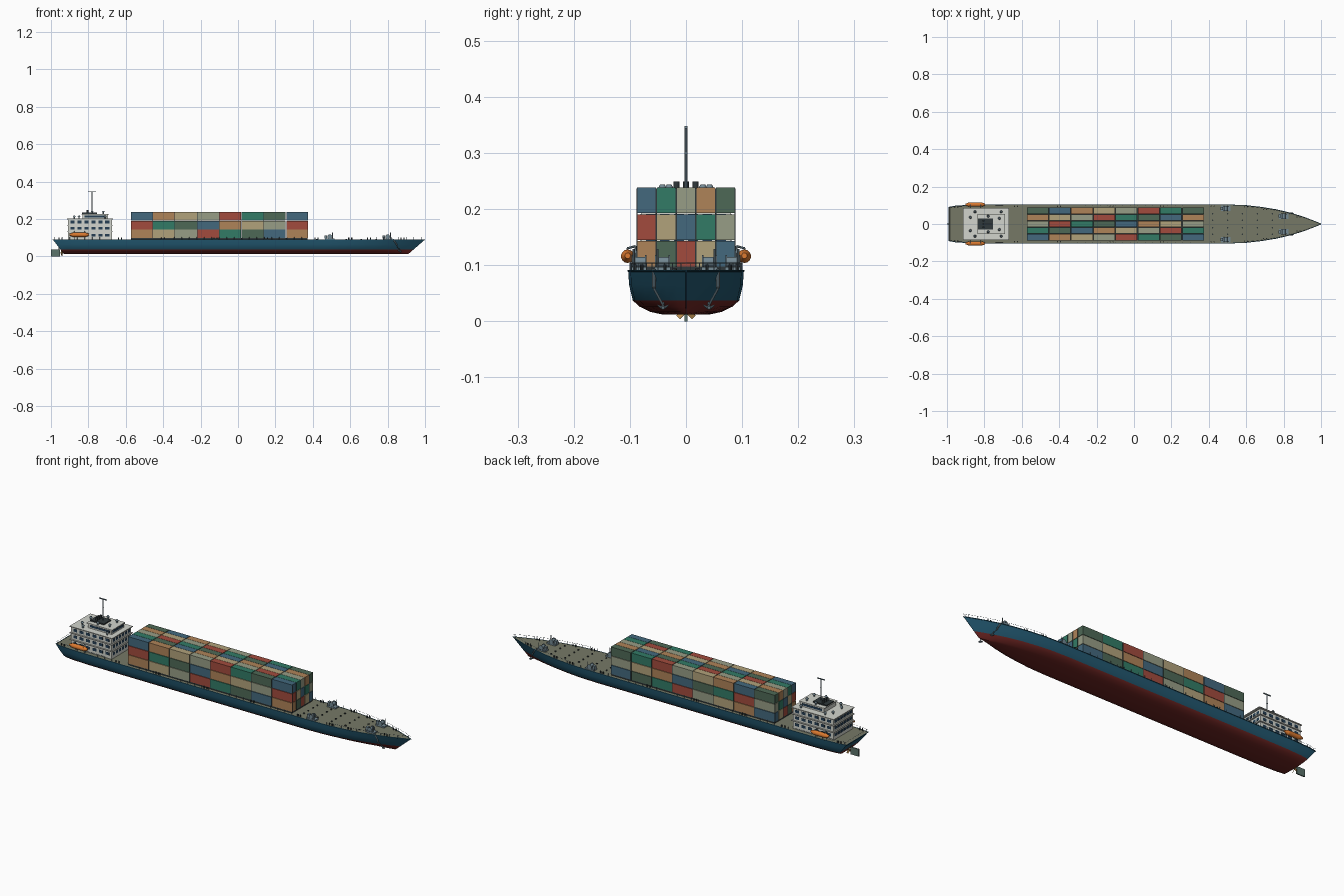
import bpy, bmesh, math
from mathutils import Vector, Matrix

if "Cube" in bpy.data.objects:
    bpy.data.objects.remove(bpy.data.objects["Cube"])


def mat(name, rgb):
    m = bpy.data.materials.new(name)
    m.diffuse_color = [c ** 2.2 for c in rgb] + [1]
    m.use_nodes = True
    m.node_tree.nodes["Principled BSDF"].inputs["Base Color"].default_value = m.diffuse_color
    return m


BLUE = mat("hull_blue", (.15, .34, .43))
RED = mat("hull_red", (.42, .16, .15))
DECK = mat("deck_green", (.46, .47, .40))
WHITE = mat("house_white", (.82, .83, .80))
GLASS = mat("glass", (.16, .25, .33))
STEEL = mat("steel", (.45, .53, .57))
DARK = mat("dark", (.20, .23, .24))
ORANGE = mat("boat_orange", (.85, .47, .20))
BRONZE = mat("bronze", (.72, .55, .32))
RUDDER = mat("rudder_green", (.36, .45, .42))


class Part:
    """Collects primitives into one named object."""
    def __init__(self, name, material):
        self.name, self.material, self.bm = name, material, bmesh.new()

    def box(self, c, s, rot=None):
        m = Matrix.Translation(c) @ (rot or Matrix()) @ Matrix.Diagonal((*s, 1))
        bmesh.ops.create_cube(self.bm, size=1, matrix=m)

    def span(self, x0, x1, y0, y1, z0, z1):
        self.box(((x0 + x1) / 2, (y0 + y1) / 2, (z0 + z1) / 2), (x1 - x0, y1 - y0, z1 - z0))

    def cyl(self, a, b, r, r2=None, n=10):
        a, b = Vector(a), Vector(b)
        q = (b - a).to_track_quat('Z', 'Y').to_matrix().to_4x4()
        bmesh.ops.create_cone(self.bm, cap_ends=True, segments=n, radius1=r, radius2=r if r2 is None else r2,
                              depth=(b - a).length, matrix=Matrix.Translation((a + b) / 2) @ q)

    def done(self, smooth=False):
        me = bpy.data.meshes.new(self.name)
        self.bm.to_mesh(me)
        self.bm.free()
        me.materials.append(self.material)
        ob = bpy.data.objects.new(self.name, me)
        bpy.context.collection.objects.link(ob)
        if smooth:
            smooth_by_angle(ob)
        return ob


def smooth_by_angle(ob):
    bpy.ops.object.select_all(action='DESELECT')
    ob.select_set(True)
    bpy.context.view_layer.objects.active = ob
    bpy.ops.object.shade_smooth_by_angle(angle=math.radians(35))


# Deck outline: half-breadth by x
PLAN = [(-.99, .09), (-.95, .097), (-.85, .102), (-.7, .103), (.0, .103), (.5, .103), (.6, .099),
        (.68, .090), (.76, .077), (.84, .058), (.91, .036), (.96, .017), (1.0, .0006)]


def half(x):
    for (xa, ya), (xb, yb) in zip(PLAN, PLAN[1:]):
        if x <= xb:
            return ya + (yb - ya) * (x - xa) / (xb - xa)
    return 0


# Hull lofted through stations, raked at both ends
LEVELS = [(.09, 1), (.065, .985), (.037, .92), (.026, .80), (.017, .62), (.0125, .42)]
bm = bmesh.new()
rings = []
for x, y in PLAN:
    u = (x + .99) / 1.99
    side = []
    for z, f in LEVELS:
        t = (.09 - z) / .0775
        xa, xb = -.99 + .06 * t, 1.0 - .09 * t
        side.append((xa + (xb - xa) * u, y * f, z))
    rings.append([bm.verts.new(p) for p in side] + [bm.verts.new((p[0], -p[1], p[2])) for p in reversed(side)])
N = len(LEVELS)
for a, b in zip(rings, rings[1:]):
    for k in range(2 * N):
        j = (k + 1) % (2 * N)
        f = bm.faces.new((a[k], a[j], b[j], b[k]))
        f.material_index = 2 if k == 2 * N - 1 else (1 if 2 <= k < 2 * N - 3 else 0)
for r in (rings[0], rings[-1]):
    bm.faces.new((r[0], r[1], r[2], r[-3], r[-2], r[-1]))
    bm.faces.new(r[2:-2]).material_index = 1
bmesh.ops.recalc_face_normals(bm, faces=bm.faces)
me = bpy.data.meshes.new("hull")
bm.to_mesh(me)
bm.free()
for m in (BLUE, RED, DECK):
    me.materials.append(m)
hull = bpy.data.objects.new("hull", me)
bpy.context.collection.objects.link(hull)
smooth_by_angle(hull)

# Gunwale strip and open railing round the deck
gun, rail = Part("gunwale", BLUE), Part("deck_railing", STEEL)
for s in (-1, 1):
    for (xa, ya), (xb, yb) in zip(PLAN, PLAN[1:]):
        gun.cyl((xa, s * ya, .09), (xb, s * yb, .09), .0018, n=6)
        if xb < -.6 or xa > .55:
            rail.cyl((xa, s * ya * .97, .104), (xb, s * yb * .97, .104), .0006, n=4)
    for i in range(50):
        x = -.98 + i * .04
        rail.cyl((x, s * half(x) * .97, .089), (x, s * half(x) * .97, .104), .0009, n=5)
rail.cyl((-.985, -.088, .104), (-.985, .088, .104), .0006, n=4)
gun.cyl((-.99, -.09, .09), (-.99, .09, .09), .0018, n=6)
gun.done()
rail.done()

# Hatch coaming and container stacks
hatch = Part("hatch_coaming", DARK)
hatch.span(-.572, .372, -.085, .085, .089, .0975)
hatch.done()
PALETTE = [(.27, .41, .49), (.68, .51, .35), (.69, .63, .48), (.59, .61, .52), (.63, .30, .25),
           (.21, .48, .40), (.31, .41, .34)]
stacks = [Part(f"containers_{n}", mat(f"container_{n}", c)) for n, c in enumerate(PALETTE)]
ribs = Part("container_corner_posts", DARK)
for i in range(8):
    for j in range(5):
        for k in range(3):
            p = stacks[(i + 5 * j + 3 * k + 1) % 7]
            c = (-.5156 + i * .1188, (j - 2) * .0352, .1205 + k * .0475)
            p.box(c, (.1155, .0337, .0455))
    for x in (-.0594, .0594):
        for y in (-.0175, .0175):
            for j in range(5):
                ribs.box((-.5156 + i * .1188 + x * .99, (j - 2) * .0352 + y * .97, .167), (.001, .001, .139))
for p in stacks:
    p.done()
ribs.done()

# Accommodation house with floor ledges, bridge and casing
house = Part("deck_house", WHITE)
house.span(-.908, -.674, -.08, .08, .089, .2)
for z in (.132, .167, .2):
    house.span(-.914, -.668, -.0855, .0855, z - .002, z + .002)
house.span(-.832, -.695, -.05, .05, .2, .226)
house.span(-.837, -.69, -.054, .054, .224, .228)
house.done()
win = Part("windows", GLASS)
for z in (.114, .15, .184):
    for s in (-1, 1):
        for i in range(6):
            win.box((-.884 + i * .037, s * .08, z), (.022, .0025, .014))
    for x in (-.908, -.674):
        for j in range(6):
            win.box((x, (j - 2.5) * .025, z), (.0025, .017, .014))
for s in (-1, 1):
    win.box((-.763, s * .05, .214), (.115, .0025, .011))
win.box((-.695, 0, .214), (.0025, .088, .011))
win.done()
fun = Part("funnel_casing", DARK)
fun.span(-.834, -.754, -.03, .03, .226, .234)
for y in (-.017, 0, .017):
    fun.cyl((-.805, y, .232), (-.805, y, .249), .0055, n=12)
fun.done(True)
mast = Part("radar_mast", STEEL)
mast.cyl((-.78, 0, .225), (-.78, 0, .347), .003)
mast.box((-.78, 0, .346), (.042, .005, .004))
mast.box((-.78, 0, .30), (.006, .004, .003))
mast.done(True)
vents = Part("roof_vents", STEEL)
for s in (-1, 1):
    for x, y, z in ((-.875, .035, .2), (-.85, .065, .2), (-.78, .042, .226), (-.71, .065, .2), (-.72, .03, .226)):
        vents.cyl((x, s * y, z), (x, s * y, z + .014), .004)
        vents.cyl((x, s * y, z + .012), (x, s * y, z + .018), .0075, .004)
vents.done(True)

# Lifeboats hanging from davits
boat, dav = Part("lifeboats", ORANGE), Part("boat_davits", STEEL)
for s in (-1, 1):
    y = s * .104
    boat.cyl((-.88, y, .116), (-.816, y, .116), .012, n=14)
    boat.cyl((-.88, y, .116), (-.9, y, .117), .012, .005, n=14)
    boat.cyl((-.816, y, .116), (-.796, y, .117), .012, .005, n=14)
    for x in (-.875, -.82):
        dav.cyl((x, s * .088, .089), (x, s * .09, .134), .002, n=6)
        dav.cyl((x, s * .09, .134), (x, s * .105, .130), .002, n=6)
        dav.cyl((x, s * .105, .131), (x, s * .105, .120), .001, n=6)
boat.done(True)
dav.done()

# Deck machinery: winches amidships and windlasses forward
mach = Part("winches_and_windlasses", STEEL)
for s in (-1, 1):
    for x, y in ((.49, .084), (.80, .042)):
        y *= s
        mach.box((x, y, .093), (.05, .028, .008))
        mach.cyl((x, y - .013, .106), (x, y + .013, .106), .009, n=14)
        for d in (-.012, .012):
            mach.cyl((x, y + d - .0015, .106), (x, y + d + .0015, .106), .0125, n=14)
        mach.box((x - .02, y, .104), (.014, .016, .018))
        mach.cyl((x + .015, y + s * .009, .09), (x + .015, y + s * .009, .129), .002)
mach.done(True)

# Mooring bollards, side pipes and deck fittings
bol = Part("bollards", DARK)
for s in (-1, 1):
    for x in (-.95, -.63, -.4, -.12, .15, .42, .6, .7, .88):
        y = s * (half(x) - .008)
        for d in (-.008, .008):
            bol.cyl((x + d, y, .089), (x + d, y, .101), .003)
    for x in (.42, .50, .58, .66, .74):
        for y in (.02, .055):
            bol.cyl((x, s * y, .089), (x, s * y, .094), .004, n=8)
bol.done(True)

# Anchors with hawse pipes at the bow
anc = Part("anchors", STEEL)
for s in (-1, 1):
    anc.cyl((.83, s * .057, .092), (.85, s * .057, .06), .0035)
    anc.cyl((.845, s * .058, .06), (.87, s * .041, .029), .002)
    anc.cyl((.855, s * .041, .032), (.875, s * .041, .024), .003)
    for d in (-1, 1):
        anc.cyl((.868, s * .041, .023), (.868, s * .041 + d * .010, .029), .003, .001)
anc.done(True)

# Rudder and propeller
rud = Part("rudder", RUDDER)
rud.span(-1.0, -.953, -.003, .003, 0, .038)
rud.cyl((-.956, 0, .03), (-.956, 0, .06), .003)
rud.done()
prop = Part("propeller", BRONZE)
prop.cyl((-.948, 0, .021), (-.90, 0, .021), .004)
for i in range(4):
    a = Matrix.Rotation(math.pi / 4 + i * math.pi / 2, 4, 'X')
    c = Vector((-.942, 0, .021)) + (a @ Vector((0, 0, .011)))
    prop.box(c, (.0015, .010, .018), a @ Matrix.Rotation(.5, 4, 'Z'))
prop.done()
